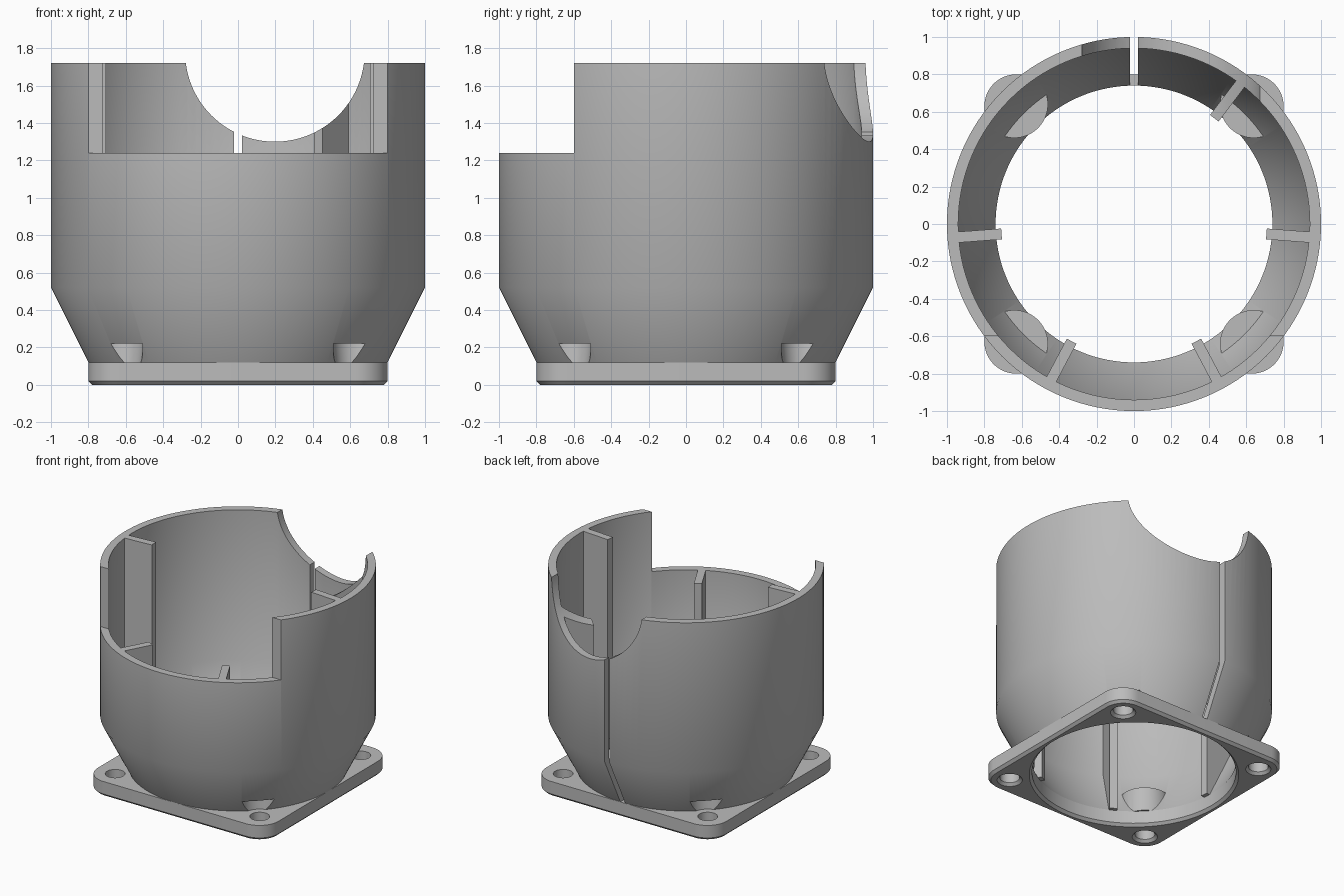
import bpy, bmesh, math
from math import cos, sin, pi, radians
from mathutils import Matrix, Vector

cube = bpy.data.objects.get("Cube")
if cube:
    bpy.data.objects.remove(cube, do_unlink=True)

grey = bpy.data.materials.new("plain_grey")
grey.use_nodes = True
tone = (0.5, 0.5, 0.5, 1)
grey.diffuse_color = tone
grey.node_tree.nodes["Principled BSDF"].inputs["Base Color"].default_value = tone

SEGMENTS = 128
TOP, BASE, KNEE = 1.72, 0.12, 0.52
corners = [(sx * 0.64, sy * 0.64) for sx in (-1, 1) for sy in (-1, 1)]


def finish(name, bm):
    bmesh.ops.recalc_face_normals(bm, faces=bm.faces)
    mesh = bpy.data.meshes.new(name)
    bm.to_mesh(mesh)
    bm.free()
    obj = bpy.data.objects.new(name, mesh)
    mesh.materials.append(grey)
    bpy.context.collection.objects.link(obj)
    return obj


def loft(name, rings, closed=False):
    """Skin a stack of rings; cap the ends, or join last ring to first."""
    bm = bmesh.new()
    loops = [[bm.verts.new(p) for p in ring] for ring in rings]
    pairs = list(zip(loops, loops[1:]))
    if closed:
        pairs.append((loops[-1], loops[0]))
    else:
        bm.faces.new(loops[0])
        bm.faces.new(loops[-1])
    for a, b in pairs:
        for i in range(len(a)):
            j = (i + 1) % len(a)
            bm.faces.new((a[i], a[j], b[j], b[i]))
    return finish(name, bm)


def turned(name, profile, centre=(0, 0), closed=False, segments=SEGMENTS):
    """Revolve (radius, z) points about a vertical axis."""
    rings = [[(centre[0] + r * cos(2 * pi * i / segments),
               centre[1] + r * sin(2 * pi * i / segments), z)
              for i in range(segments)] for r, z in profile]
    return loft(name, rings, closed)


def box(name, low, high):
    rings = [[(low[0], low[1], z), (high[0], low[1], z),
              (high[0], high[1], z), (low[0], high[1], z)] for z in (low[2], high[2])]
    return loft(name, rings)


def combine(target, tool, operation):
    mod = target.modifiers.new(operation.lower(), "BOOLEAN")
    mod.operation = operation
    mod.solver = "EXACT"
    mod.object = tool
    bpy.context.view_layer.objects.active = target
    bpy.ops.object.modifier_apply(modifier=mod.name)
    bpy.data.objects.remove(tool, do_unlink=True)


# Cup wall: straight upper tube with a tapered foot
body = turned("cup_body", [(0.8, BASE), (1, KNEE), (1, TOP),
                           (0.94, TOP), (0.94, KNEE), (0.74, BASE)], closed=True)

# Inner guide ribs, following the taper and buried in the wall
rib_profile = [(0.71, BASE), (0.77, BASE), (0.97, KNEE), (0.97, TOP), (0.71, TOP)]
for angle in (-4.3, 184.3, -62, -118, 52.8):
    turn = Matrix.Rotation(radians(angle), 3, "Z")
    rib = loft("rib", [[turn @ Vector((r, side, z)) for r, z in rib_profile]
                       for side in (-0.029, 0.029)])
    combine(body, rib, "UNION")

# Screw bosses inside the taper, clipped to the middle of the wall
for corner in corners:
    boss = turned("boss", [(0.18, BASE), (0.18, 0.31)], corner, segments=48)
    plug = turned("plug", [(0.76, BASE - 0.02), (0.77, BASE), (0.97, KNEE)])
    combine(boss, plug, "INTERSECT")
    combine(body, boss, "UNION")

# Screw head pockets cut from outside
for corner in corners:
    pocket = turned("pocket", [(0.125, BASE - 0.03), (0.125, BASE), (0.135, 0.22)],
                    corner, segments=48)
    combine(body, pocket, "DIFFERENCE")

# Lowered front rim, rounded back opening and narrow back slit
combine(body, box("front_cut", (-1.2, -1.2, 1.24), (1.2, -0.6, 2)), "DIFFERENCE")
opening = loft("back_opening", [[(0.197 + 0.48 * cos(2 * pi * i / 96), y,
                                  1.78 + 0.48 * sin(2 * pi * i / 96))
                                 for i in range(96)] for y in (0.2, 1.2)])
combine(body, opening, "DIFFERENCE")
combine(body, box("slit", (-0.022, 0.6, 0.05), (0.022, 1.2, 2)), "DIFFERENCE")


# Square mounting plate with rounded corners and a chamfered underside
def outline(half, radius, z):
    points = []
    for quarter in range(4):
        mid = quarter * pi / 2 + pi / 4
        cx = math.copysign(half - radius, cos(mid))
        cy = math.copysign(half - radius, sin(mid))
        for k in range(13):
            a = quarter * pi / 2 + k * pi / 24
            points.append((cx + radius * cos(a), cy + radius * sin(a), z))
    return points


plate = loft("mounting_plate", [outline(0.78, 0.15, 0), outline(0.8, 0.17, 0.02),
                                outline(0.8, 0.17, BASE)])


def bore(radius, centre, segments):
    hole = turned("bore", [(radius + 0.03, -0.01), (radius, 0.02), (radius, 0.2)],
                  centre, segments=segments)
    combine(plate, hole, "DIFFERENCE")


bore(0.74, (0, 0), SEGMENTS)
for corner in corners:
    bore(0.072, corner, 40)

# Smooth round walls, sharp rims
for obj in (body, plate):
    bpy.ops.object.select_all(action="DESELECT")
    obj.select_set(True)
    bpy.context.view_layer.objects.active = obj
    bpy.ops.object.shade_smooth_by_angle(angle=radians(30))
